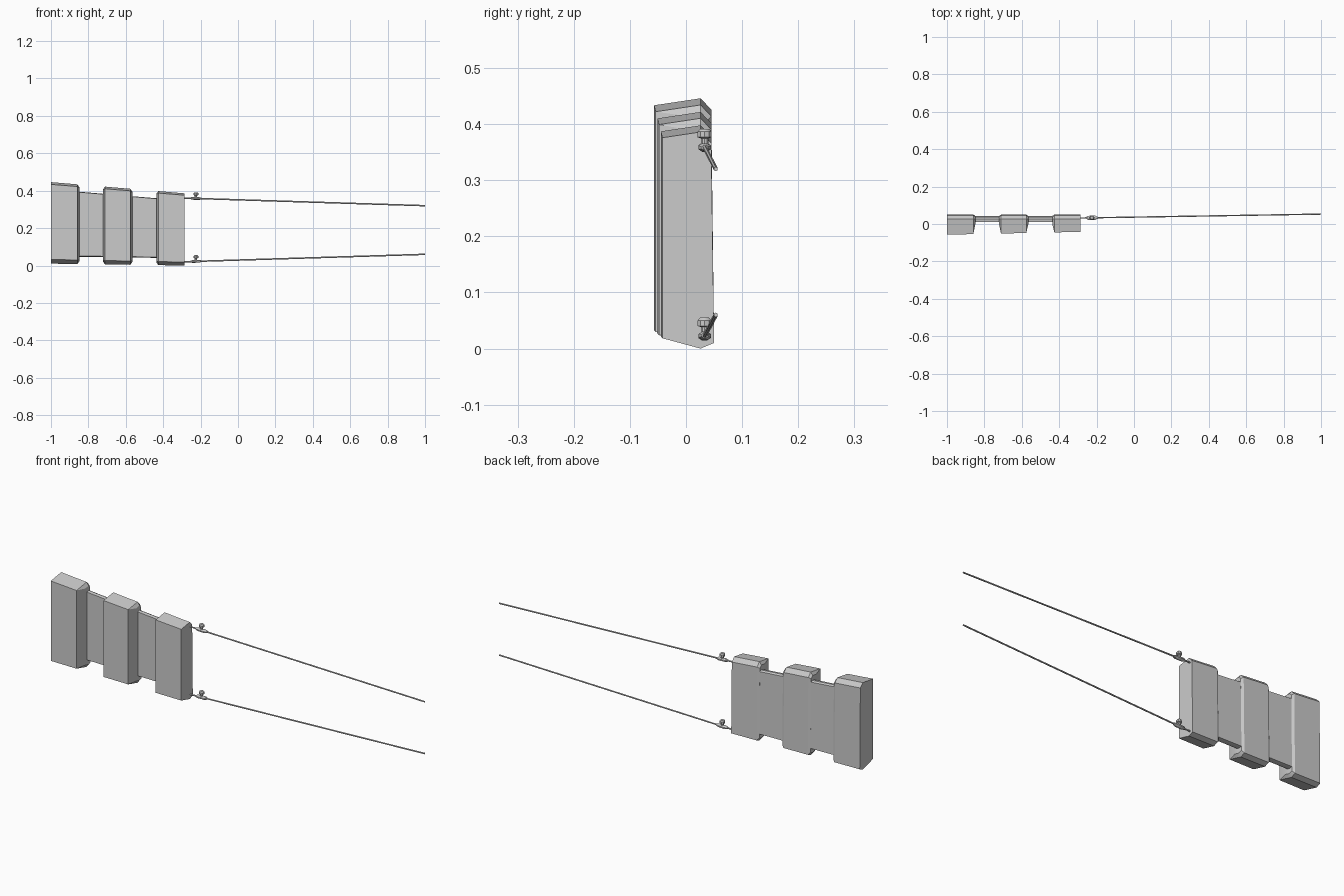
import bpy, bmesh, math
from mathutils import Vector

cube = bpy.data.objects.get("Cube")
if cube:
    bpy.data.objects.remove(cube)

grey = bpy.data.materials.new("light_grey")
grey.use_nodes = True
grey.diffuse_color = (0.6, 0.6, 0.6, 1)
grey.node_tree.nodes["Principled BSDF"].inputs["Base Color"].default_value = (0.6, 0.6, 0.6, 1)


def finish(name, bm):
    bmesh.ops.recalc_face_normals(bm, faces=bm.faces)
    mesh = bpy.data.meshes.new(name)
    bm.to_mesh(mesh)
    bm.free()
    mesh.materials.append(grey)
    obj = bpy.data.objects.new(name, mesh)
    bpy.context.collection.objects.link(obj)
    bpy.ops.object.select_all(action='DESELECT')
    obj.select_set(True)
    bpy.context.view_layer.objects.active = obj
    bpy.ops.object.shade_smooth_by_angle(angle=math.radians(30))
    return obj


def loft(name, rings):
    bm = bmesh.new()
    loops = [[bm.verts.new(p) for p in ring] for ring in rings]
    n = len(loops[0])
    for a, b in zip(loops, loops[1:]):
        for i in range(n):
            j = (i + 1) % n
            bm.faces.new((a[i], a[j], b[j], b[i]))
    bm.faces.new(loops[0])
    bm.faces.new(loops[-1])
    return finish(name, bm)


def section(x, kind):
    """Six-sided panel section; the whole panel tapers along x."""
    t = (x + 1) / 0.714
    top = 0.446 - 0.06 * t
    low = 0.01 - 0.01 * t
    if kind == "block":
        front, ridge, back, inset, drop = -0.057 + 0.015 * t, 0.026, 0.047, 0, 0.02
    elif kind == "rim":
        front, ridge, back, inset, drop = 0.0, 0.026, 0.04, 0.015, 0.012
    else:
        front, ridge, back, inset, drop = 0.012, 0.028, 0.04, 0.039, 0.005
    slope = 0.15 * (ridge - front)
    return [(x, front, low + inset + 1.8 * slope), (x, front, top - inset - slope),
            (x, ridge, top - inset), (x, back - 0.002, top - inset - drop),
            (x, back + 0.003, low + inset + drop / 2), (x, ridge, low + inset)]


# Panel: three thick blocks joined by two thin recessed webs
rings = []
for left, right in ((-1, -0.848), (-0.722, -0.565), (-0.437, -0.286)):
    if left > -1:
        rings += [section(left, "web"), section(left, "rim")]
        left += 0.011
    rings.append(section(left, "block"))
    if right < -0.3:
        rings += [section(right - 0.011, "block"), section(right, "rim"), section(right, "web")]
    else:
        rings.append(section(right, "block"))
loft("ribbed_panel", rings)


def tube(name, stations, sides=8):
    """Loft of (centre, half width in y, half height in z)."""
    loft(name, [[(c[0], c[1] + w * math.cos(math.tau * (i + 0.5) / sides),
                  c[2] + h * math.sin(math.tau * (i + 0.5) / sides))
                 for i in range(sides)] for c, w, h in stations])


# Two long cords, each with a toggle and a push button
for label, z0, z1 in (("upper", 0.361, 0.32), ("lower", 0.02, 0.06)):
    start, end = Vector((-0.3, 0.032, z0)), Vector((1, 0.053, z1))
    tube(label + "_cord", [(start, 0.004, 0.004), (end, 0.004, 0.004)], 6)

    def along(x):
        return start.lerp(end, (x + 0.3) / 1.3)

    tube(label + "_toggle", [(along(x), w, h) for x, w, h in (
        (-0.255, 0.006, 0.005), (-0.243, 0.012, 0.008),
        (-0.207, 0.012, 0.008), (-0.195, 0.006, 0.005))])

    base = along(-0.225)
    profile = ((0.006, 0.007), (0.016, 0.007), (0.018, 0.013),
               (0.028, 0.013), (0.033, 0.008))
    loft(label + "_button", [[(base.x + r * math.cos(math.tau * i / 10),
                               base.y + r * math.sin(math.tau * i / 10), base.z + h)
                              for i in range(10)] for h, r in profile])
